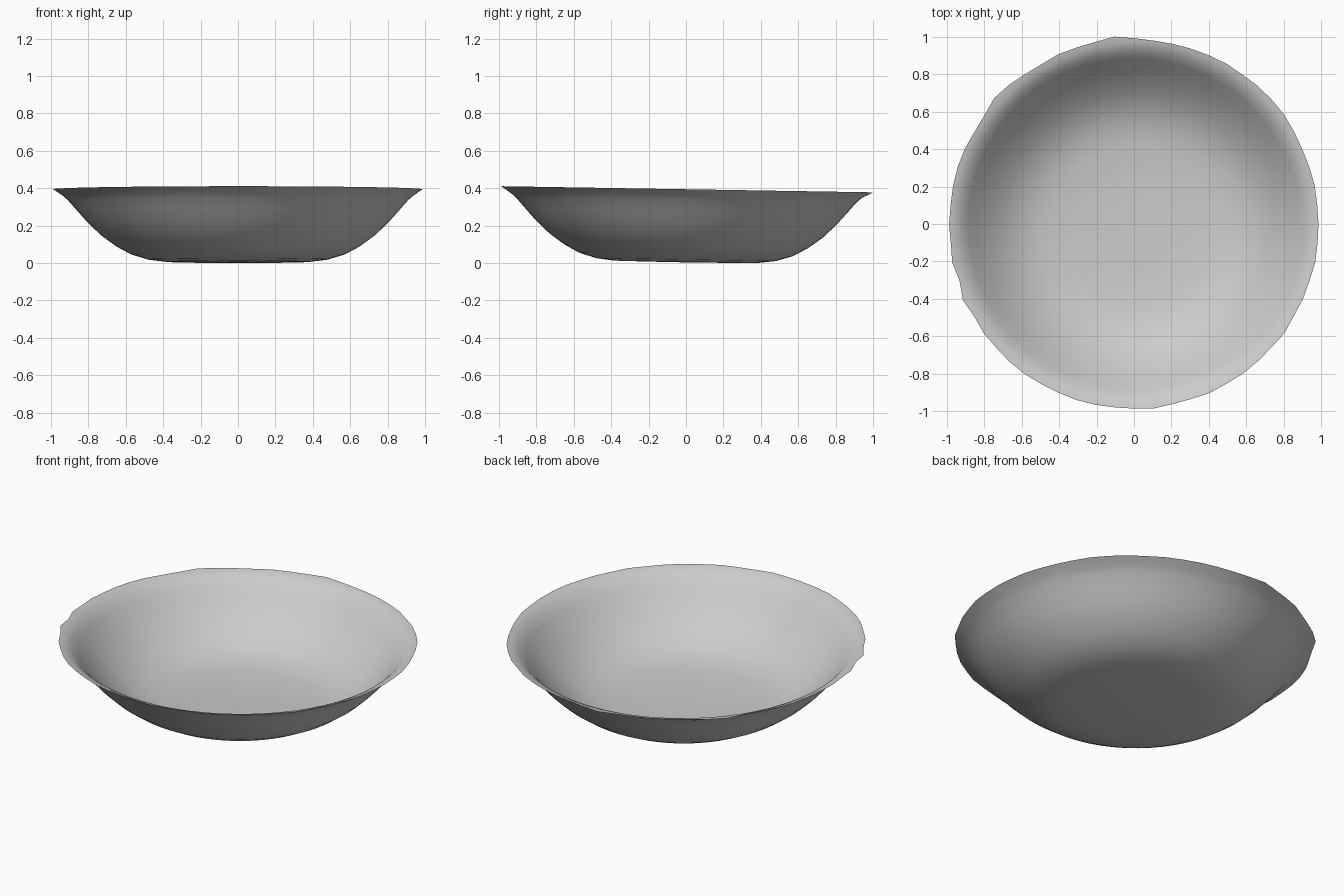
import bpy, bmesh, math, random

if "Cube" in bpy.data.objects:
    bpy.data.objects.remove(bpy.data.objects["Cube"])

random.seed(4)
SIDES = 60
TILT = -0.0165   # the bowl leans slightly, front rim higher

# (radius, height): outer wall from foot to lip, then inner wall back down to the floor
outer = [(0.2, 0.010), (0.38, 0.012), (0.48, 0.024), (0.57, 0.051), (0.65, 0.094),
         (0.73, 0.152), (0.80, 0.218), (0.86, 0.285), (0.91, 0.342), (0.94, 0.368)]
lip = [(0.988, 0.400)]
inner = [(0.965, 0.395), (0.925, 0.375), (0.885, 0.333), (0.835, 0.276), (0.775, 0.214),
         (0.70, 0.150), (0.62, 0.098), (0.53, 0.062), (0.42, 0.042), (0.2, 0.034)]
profile = outer + lip + inner
lip_index = len(outer)

# chips and bumps on the worn rim: (angle in degrees, change in radius)
chips = [(97, 0.018), (114, 0.008), (136, 0.026), (141, -0.008), (198, -0.012), (204, 0.012)]


def rim_offset(i):
    angle = 360 * i / SIDES
    d = random.uniform(-0.004, 0.006)
    for a, amount in chips:
        d += amount * max(0, 1 - abs(angle - a) / 6)
    return d


rim = [rim_offset(i) for i in range(SIDES)]
under = [random.uniform(-0.008, 0.008) for i in range(SIDES)]

# bowl shell
bm = bmesh.new()
rings = []
for k, (r, z) in enumerate(profile):
    ring = []
    for i in range(SIDES):
        a = math.tau * i / SIDES
        rr, zz = r, z
        if k == lip_index:
            rr += rim[i]
        elif k == lip_index - 1:
            rr += under[i]
            zz += under[i] * 0.9
        y = rr * math.sin(a)
        ring.append(bm.verts.new((rr * math.cos(a), y, zz + TILT * y)))
    rings.append(ring)
for lower, upper in zip(rings, rings[1:]):
    for i in range(SIDES):
        j = (i + 1) % SIDES
        bm.faces.new((lower[i], lower[j], upper[j], upper[i]))

# foot and floor discs
for ring, z in ((rings[0], 0.009), (rings[-1], 0.033)):
    centre = bm.verts.new((0, 0, z))
    for i in range(SIDES):
        bm.faces.new((ring[i], ring[(i + 1) % SIDES], centre))
bmesh.ops.recalc_face_normals(bm, faces=bm.faces)

# stand on the ground
low = min(v.co.z for v in bm.verts)
for v in bm.verts:
    v.co.z -= low

mesh = bpy.data.meshes.new("bowl")
bm.to_mesh(mesh)
bm.free()
bowl = bpy.data.objects.new("bowl", mesh)
bpy.context.collection.objects.link(bowl)
bpy.context.view_layer.objects.active = bowl
bowl.select_set(True)
bpy.ops.object.shade_smooth_by_angle(angle=math.radians(60))
